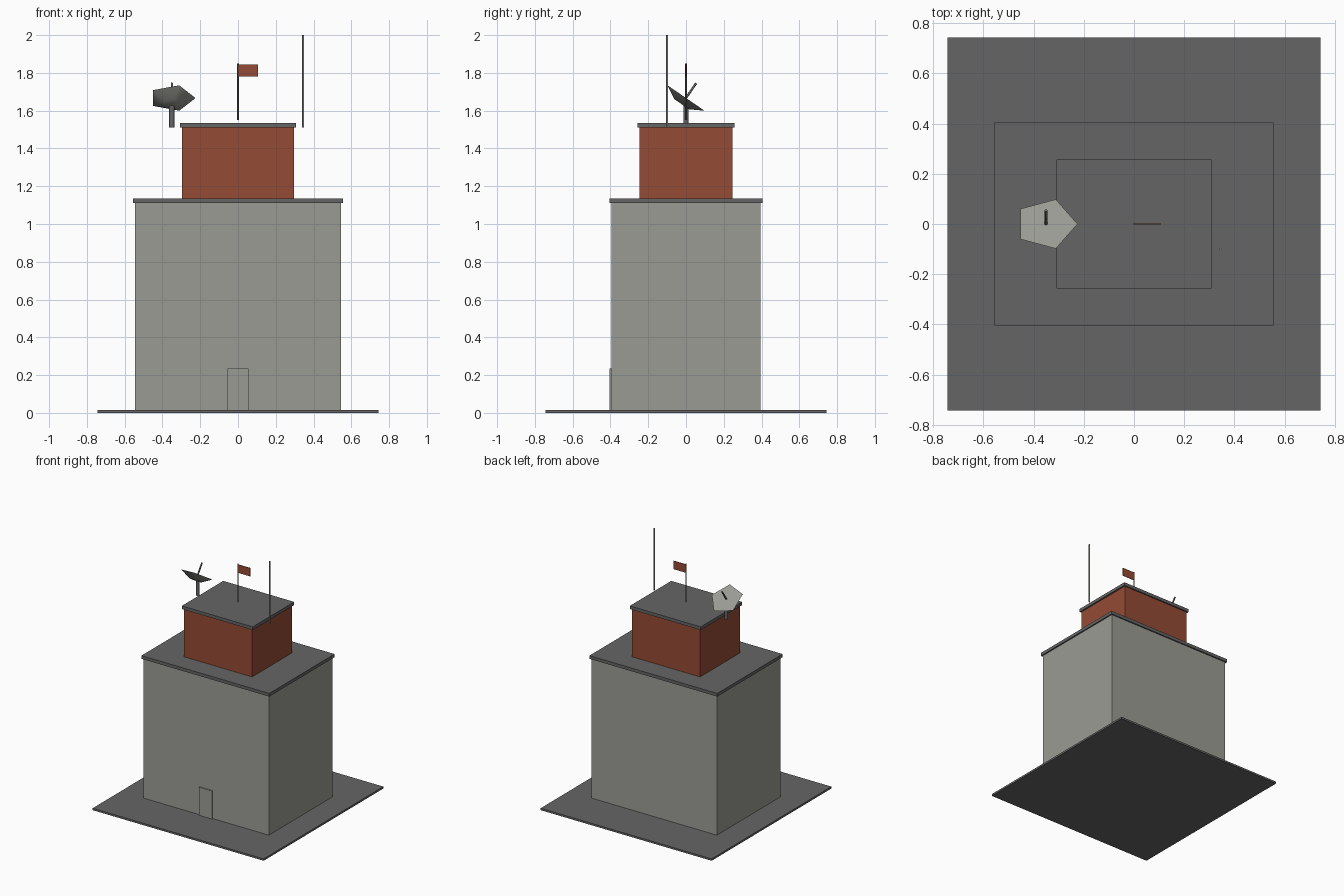
import bpy
import math
from mathutils import Vector, Matrix

cube = bpy.data.objects.get("Cube")
if cube:
    bpy.data.objects.remove(cube, do_unlink=True)


def material(name, rgb):
    mat = bpy.data.materials.new(name)
    mat.use_nodes = True
    mat.diffuse_color = (*rgb, 1)
    mat.node_tree.nodes["Principled BSDF"].inputs["Base Color"].default_value = (*rgb, 1)
    return mat


concrete = material("concrete grey", (0.33, 0.33, 0.30))
dark = material("dark grey", (0.13, 0.13, 0.13))
brick = material("brick red", (0.30, 0.07, 0.035))


def box(name, low, high, mat):
    """Box between two opposite corners."""
    low, high = Vector(low), Vector(high)
    bpy.ops.mesh.primitive_cube_add(size=1, location=(low + high) / 2)
    obj = bpy.context.object
    obj.name = name
    obj.scale = high - low
    bpy.ops.object.transform_apply(location=False)
    obj.data.materials.append(mat)
    return obj


def block(name, half_x, half_y, z0, z1, mat):
    return box(name, (-half_x, -half_y, z0), (half_x, half_y, z1), mat)


def rod(name, start, end, radius, mat, sides=8):
    """Straight round bar between two points."""
    start, end = Vector(start), Vector(end)
    axis = end - start
    bpy.ops.mesh.primitive_cylinder_add(
        vertices=sides, radius=radius, depth=axis.length, location=(start + end) / 2,
        rotation=axis.to_track_quat("Z", "Y").to_euler())
    obj = bpy.context.object
    obj.name = name
    obj.data.materials.append(mat)
    bpy.ops.object.shade_smooth_by_angle(angle=math.radians(50))
    return obj


# Ground slab, main building and rooftop storey
block("ground_slab", 0.743, 0.743, 0, 0.015, dark)
block("main_building", 0.545, 0.395, 0.015, 1.11, concrete)
block("main_roof", 0.555, 0.405, 1.11, 1.135, dark)
block("upper_storey", 0.296, 0.247, 1.135, 1.51, brick)
block("upper_roof", 0.308, 0.257, 1.51, 1.535, dark)
box("door", (-0.056, -0.405, 0.015), (0.056, -0.39, 0.235), concrete)

# Flag and antenna mast
rod("flag_pole", (0, 0, 1.55), (0, 0, 1.85), 0.004, dark)
box("flag", (0, -0.002, 1.78), (0.107, 0.002, 1.845), brick)
rod("antenna_mast", (0.345, -0.1, 1.51), (0.345, -0.1, 2.0), 0.005, concrete)

# Tilted five-sided dish with its post and feed
centre = Vector((-0.35, 0, 1.667))
tilt = Matrix.Rotation(-0.6, 4, "X")
normal = tilt @ Vector((0, 0, 1))
rod("dish_post", (-0.35, 0, 1.51), (-0.35, 0, 1.64), 0.014, dark)
rod("dish_feed", centre, centre + normal * 0.095, 0.006, dark)

depth = 0.04
bpy.ops.mesh.primitive_cone_add(vertices=5, radius1=0.05, radius2=0.125, depth=depth)
dish = bpy.context.object
dish.name = "dish"
dish.data.transform(Matrix.Translation((0, 0, -depth / 2)) @ Matrix.Rotation(-math.pi / 2, 4, "Z"))
dish.data.materials.append(concrete)
bpy.ops.object.shade_smooth_by_angle(angle=math.radians(60))
dish.matrix_world = Matrix.Translation(centre) @ tilt
